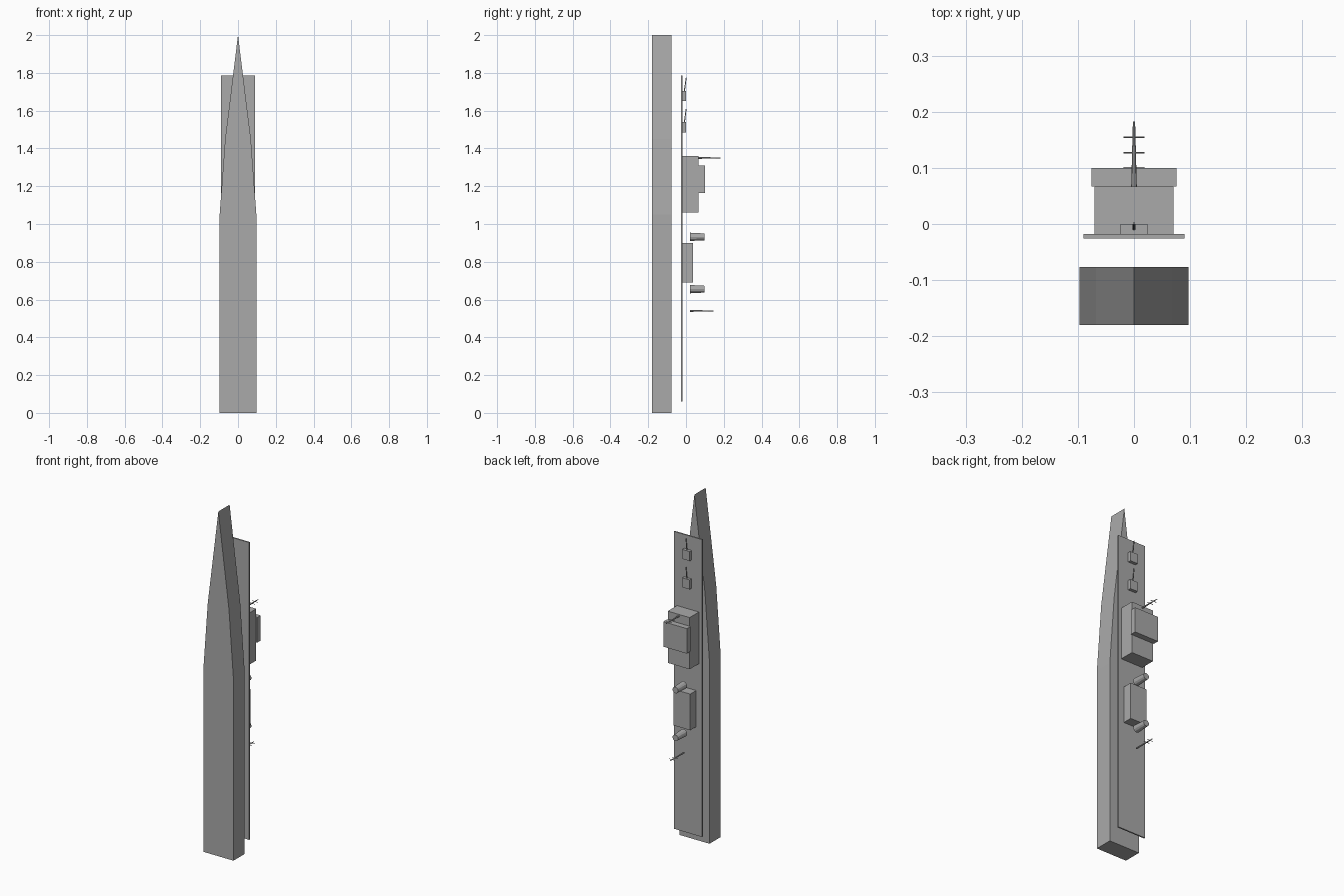
import bpy, bmesh
from math import pi
from mathutils import Vector

if "Cube" in bpy.data.objects:
    bpy.data.objects.remove(bpy.data.objects["Cube"])

grey = bpy.data.materials.new("warship_grey")
grey.use_nodes = True
GREY = (0.4, 0.4, 0.4, 1)
grey.diffuse_color = GREY
grey.node_tree.nodes["Principled BSDF"].inputs["Base Color"].default_value = GREY


def finish(name, bm):
    bmesh.ops.recalc_face_normals(bm, faces=bm.faces)
    mesh = bpy.data.meshes.new(name)
    bm.to_mesh(mesh)
    bm.free()
    mesh.materials.append(grey)
    obj = bpy.data.objects.new(name, mesh)
    bpy.context.collection.objects.link(obj)
    return obj


def box(name, half_x, y0, y1, z0, z1):
    bm = bmesh.new()
    bmesh.ops.create_cube(bm, size=1)
    for v in bm.verts:
        v.co = (v.co.x * 2 * half_x,
                y1 if v.co.y > 0 else y0,
                z1 if v.co.z > 0 else z0)
    return finish(name, bm)


def rod(name, start, end, r0, r1, sides=8):
    start, end = Vector(start), Vector(end)
    axis = end - start
    bm = bmesh.new()
    bmesh.ops.create_cone(bm, cap_ends=True, segments=sides, radius1=r0,
                          radius2=r1, depth=axis.length)
    turn = axis.to_track_quat('Z', 'Y')
    for v in bm.verts:
        v.co = turn @ v.co + (start + end) / 2
    return finish(name, bm)


# Hull: half outline mirrored and extruded through its depth
half = [(0.097, 0), (0.097, 1.05), (0.068, 1.45)]
outline = half + [(0, 2)] + [(-x, z) for x, z in reversed(half)]
bm = bmesh.new()
face = bm.faces.new([bm.verts.new((x, -0.18, z)) for x, z in outline])
side = bmesh.ops.extrude_face_region(bm, geom=[face])
bmesh.ops.translate(bm, vec=(0, 0.103, 0),
                    verts=[g for g in side["geom"] if isinstance(g, bmesh.types.BMVert)])
finish("hull", bm)

# Deck and superstructure
box("deck", 0.09, -0.026, -0.018, 0.06, 1.785)
box("forward_superstructure", 0.07, -0.018, 0.067, 1.06, 1.36)
box("bridge", 0.076, 0.067, 0.1, 1.165, 1.31)
box("aft_superstructure", 0.053, -0.018, 0.037, 0.69, 0.9)

# Gun turrets with single raised barrels
for name, z in (("forward", 1.65), ("second", 1.485)):
    box(name + "_turret", 0.024, -0.018, 0, z, z + 0.055)
    rod(name + "_gun_barrel", (0, -0.009, z + 0.05), (0, 0.001, z + 0.125), 0.003, 0.002)

# Funnels
for name, z in (("forward", 0.932), ("aft", 0.655)):
    rod(name + "_funnel", (0, 0.02, z), (0, 0.098, z), 0.022, 0.018, 12)

# Masts with crossbars
for name, z, y0, y1, bars in (("forward", 1.35, 0.067, 0.183, (0.127, 0.155)),
                              ("aft", 0.54, 0.02, 0.145, (0.1, 0.127))):
    rod(name + "_mast", (0, y0, z), (0, y1, z), 0.005, 0.002)
    for i, y in enumerate(bars):
        rod(f"{name}_crossbar_{i + 1}", (-0.019, y, z), (0.019, y, z), 0.0015, 0.0015, 6)
